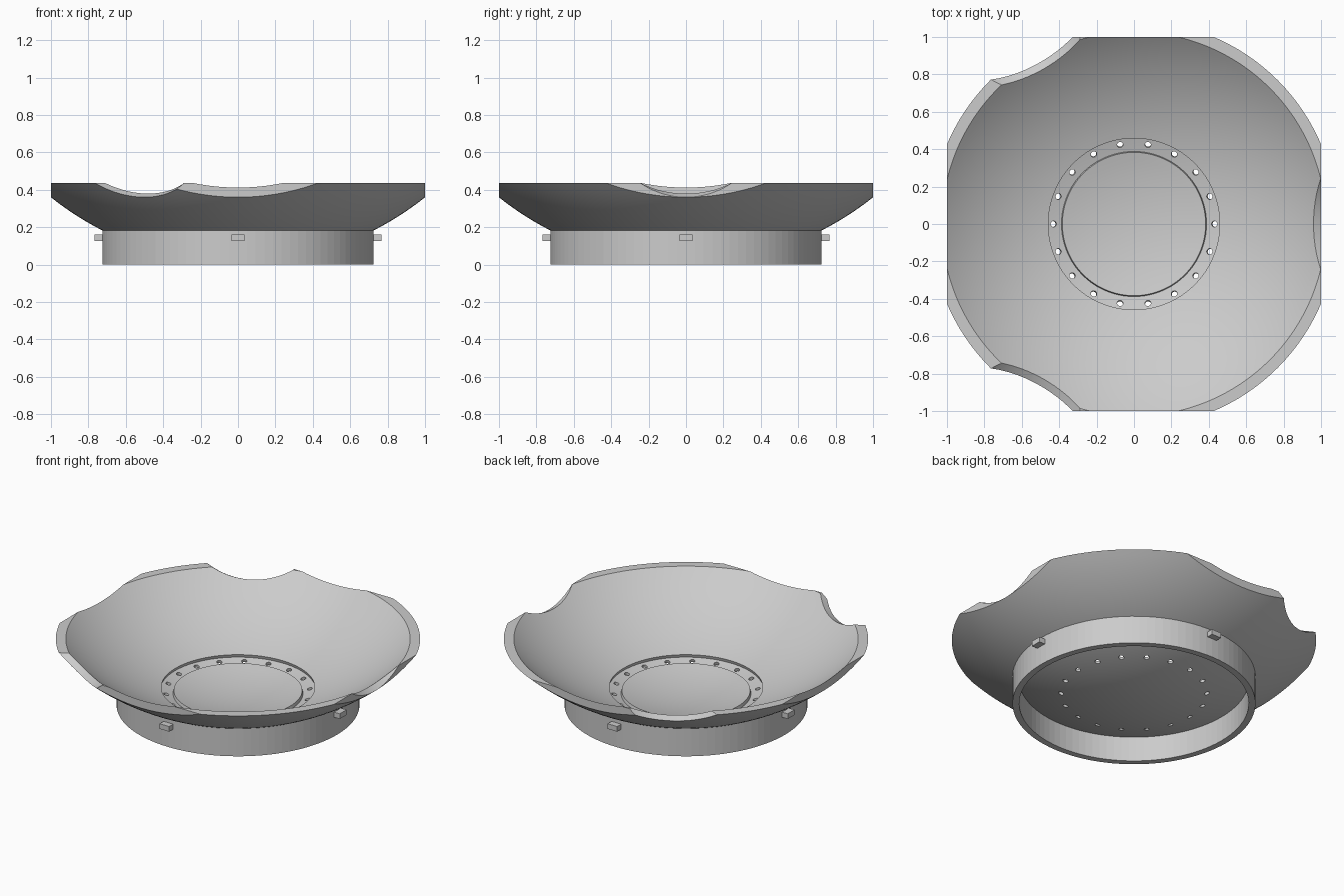
import bpy, bmesh
from math import sin, cos, asin, atan, pi, radians, sqrt
from mathutils import Matrix, Vector

cube = bpy.data.objects.get("Cube")
if cube:
    bpy.data.objects.remove(cube)

CENTRE = 1.609                      # height of the shared sphere centre
R_IN, R_GROOVE, R_OUT = 1.56, 1.58, 1.60
RIM_Z = 0.435

grey = bpy.data.materials.new("neutral_grey")
grey.use_nodes = True
grey.diffuse_color = (0.6, 0.6, 0.6, 1)
grey.node_tree.nodes["Principled BSDF"].inputs["Base Color"].default_value = (0.6, 0.6, 0.6, 1)


def make(name, bm):
    bmesh.ops.recalc_face_normals(bm, faces=bm.faces)
    mesh = bpy.data.meshes.new(name)
    bm.to_mesh(mesh)
    bm.free()
    mesh.materials.append(grey)
    ob = bpy.data.objects.new(name, mesh)
    bpy.context.collection.objects.link(ob)
    return ob


def lathe(name, profile, steps, closed=True):
    bm = bmesh.new()
    verts = [bm.verts.new((r, 0, z)) for r, z in profile]
    pairs = list(zip(verts, verts[1:]))
    if closed:
        pairs.append((verts[-1], verts[0]))
    edges = [bm.edges.new(p) for p in pairs]
    bmesh.ops.spin(bm, geom=verts + edges, axis=(0, 0, 1), cent=(0, 0, 0),
                   angle=2 * pi, steps=steps, use_duplicate=False)
    bmesh.ops.remove_doubles(bm, verts=bm.verts, dist=1e-5)
    return make(name, bm)


def arc(radius, a0, a1, n):
    """Points on a sphere section, by angle from straight down."""
    return [(radius * sin(a0 + (a1 - a0) * i / n),
             CENTRE - radius * cos(a0 + (a1 - a0) * i / n)) for i in range(n + 1)]


def rim_angle(radius):
    return asin(sqrt(radius ** 2 - (CENTRE - RIM_Z) ** 2) / radius)


def cut(target, cutter, operation):
    mod = target.modifiers.new("cut", 'BOOLEAN')
    mod.operation, mod.solver, mod.object = operation, 'EXACT', cutter
    bpy.context.view_layer.objects.active = target
    bpy.ops.object.modifier_apply(modifier=mod.name)
    bpy.data.objects.remove(cutter)


def add_cylinder(bm, radius, length, matrix, segments):
    bmesh.ops.create_cone(bm, cap_ends=True, segments=segments, radius1=radius,
                          radius2=radius, depth=length, matrix=matrix)


# Dish: spherical shell with a shallow ring groove cut along the sphere normals
g0, g1 = asin(0.383 / R_IN), asin(0.458 / R_IN)
inside = (arc(R_IN, 0, g0, 8) + arc(R_GROOVE, g0, g1, 3)
          + arc(R_IN, g1, rim_angle(R_IN), 20))
outside = arc(R_OUT, rim_angle(R_OUT), 0, 32)
dish = lathe("dish", inside + outside, 128, closed=False)

# Square trim of the round rim
bm = bmesh.new()
bmesh.ops.create_cube(bm, size=2)
cut(dish, make("trim_cutter", bm), 'INTERSECT')

# Three scooped notches, each along a radial axis sloping down and outward
NOTCH_R = 0.47
tilt = atan(0.48)
bm = bmesh.new()
for k in range(3):
    middle = Vector((1, 0, 0.36)) + NOTCH_R * Vector((sin(tilt), 0, cos(tilt)))
    place = (Matrix.Rotation(radians(120 * k), 4, 'Z') @ Matrix.Translation(middle)
             @ Matrix.Rotation(pi / 2 + tilt, 4, 'Y'))
    add_cylinder(bm, NOTCH_R, 0.6, place, 96)
cut(dish, make("notch_cutter", bm), 'DIFFERENCE')

# Eighteen bolt holes through the groove floor
bm = bmesh.new()
for k in range(18):
    place = (Matrix.Translation((0, 0, CENTRE)) @ Matrix.Rotation(radians(20 * k), 4, 'Z')
             @ Matrix.Rotation(-asin(0.43 / R_GROOVE), 4, 'Y')
             @ Matrix.Translation((0, 0, -R_GROOVE)))
    add_cylinder(bm, 0.016, 0.1, place, 16)
cut(dish, make("hole_cutter", bm), 'DIFFERENCE')

bpy.ops.object.select_all(action='DESELECT')
dish.select_set(True)
bpy.context.view_layer.objects.active = dish
bpy.ops.object.shade_smooth_by_angle(angle=radians(20))

# Base ring under the dish, its top following the curve of the shell
lathe("base_ring", [(0.685, 0), (0.725, 0), (0.725, 0.183), (0.685, 0.166)], 96)

# Four locating lugs around the ring
for k, side in enumerate(("left", "back", "right", "front")):
    bm = bmesh.new()
    bmesh.ops.create_cube(bm, size=1, matrix=Matrix.Rotation(k * pi / 2, 4, 'Z')
                          @ Matrix.Translation((0.736, 0, 0.143))
                          @ Matrix.Diagonal((0.06, 0.07, 0.034, 1)))
    make("lug_" + side, bm)
